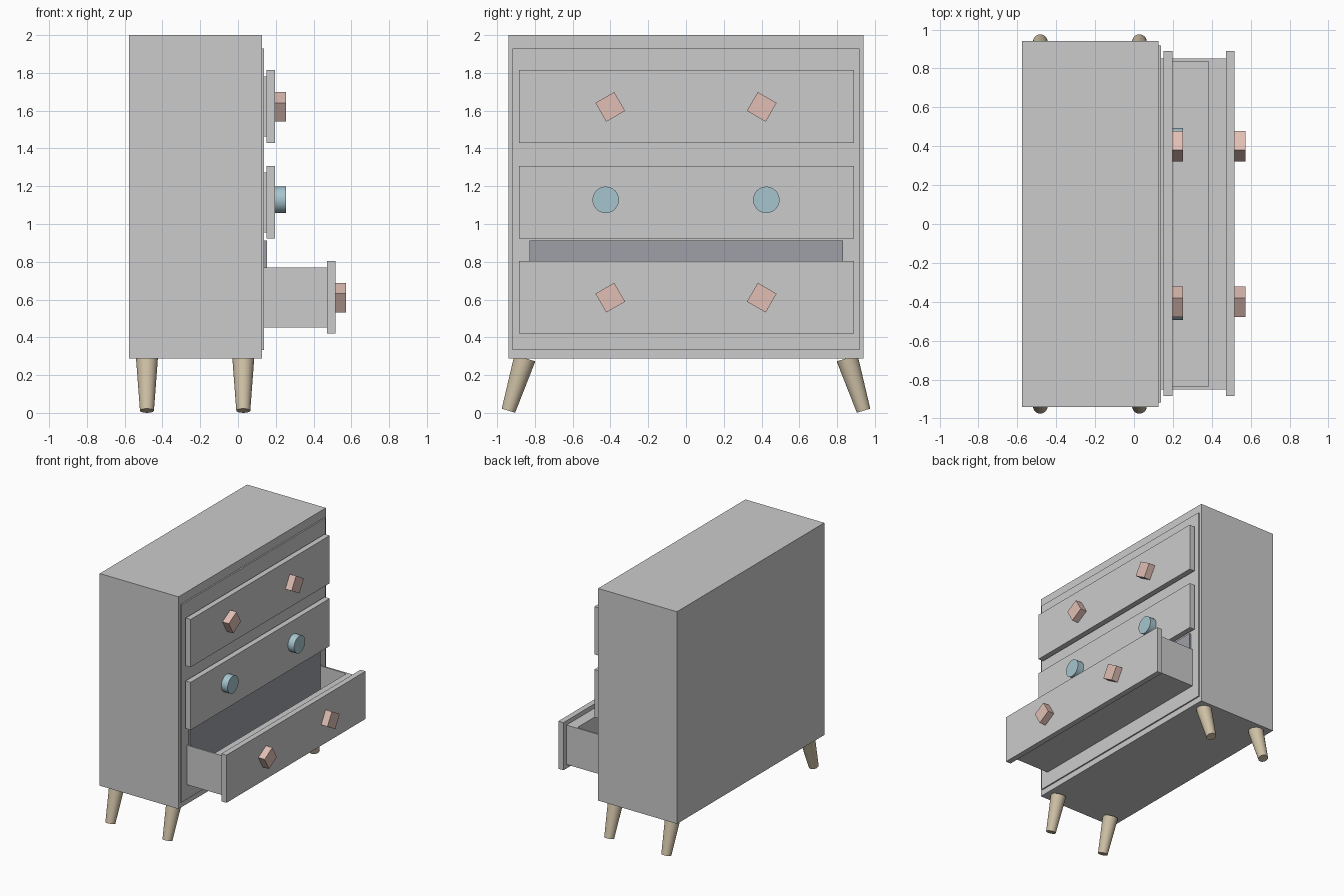
import bpy, bmesh
from math import radians
from mathutils import Vector

if "Cube" in bpy.data.objects:
    bpy.data.objects.remove(bpy.data.objects["Cube"])


def material(name, rgb):
    m = bpy.data.materials.new(name)
    m.diffuse_color = (*rgb, 1)
    m.use_nodes = True
    m.node_tree.nodes["Principled BSDF"].inputs["Base Color"].default_value = m.diffuse_color
    return m


wood = material("pale_wood", (0.62, 0.53, 0.38))
pink = material("pink_knob", (0.75, 0.52, 0.46))
blue = material("blue_knob", (0.38, 0.56, 0.62))
shadow = material("shadow_grey", (0.34, 0.35, 0.39))


def finish(name, bm, mat=None):
    me = bpy.data.meshes.new(name)
    bm.to_mesh(me)
    bm.free()
    ob = bpy.data.objects.new(name, me)
    bpy.context.collection.objects.link(ob)
    if mat:
        me.materials.append(mat)
    return ob


def cube(x0, x1, y0, y1, z0, z1):
    bm = bmesh.new()
    bmesh.ops.create_cube(bm, size=1)
    lo, hi = Vector((x0, y0, z0)), Vector((x1, y1, z1))
    for v in bm.verts:
        v.co = Vector([hi[i] if v.co[i] > 0 else lo[i] for i in range(3)])
    return bm


def box(name, x0, x1, y0, y1, z0, z1, mat=None):
    return finish(name, cube(x0, x1, y0, y1, z0, z1), mat)


def tray(name, x0, x1, half_y, z0, z1, side, end, floor):
    """Open-topped drawer box."""
    bm = cube(x0, x1, -half_y, half_y, z0, z1)
    bm.normal_update()
    top = max(bm.faces, key=lambda f: f.normal.z)
    bmesh.ops.inset_region(bm, faces=[top], thickness=side)
    mid = (x0 + x1) / 2
    for v in top.verts:
        v.co.x = x1 - end if v.co.x > mid else x0 + end
    inner = bmesh.ops.extrude_face_region(bm, geom=[top])["geom"]
    for v in [g for g in inner if isinstance(g, bmesh.types.BMVert)]:
        v.co.z = z0 + floor
    if top.is_valid:
        bm.faces.remove(top)
    bmesh.ops.recalc_face_normals(bm, faces=bm.faces)
    return finish(name, bm)


def cone(name, base, tip, r1, r2, mat, sides=32):
    base, tip = Vector(base), Vector(tip)
    d = tip - base
    bm = bmesh.new()
    bmesh.ops.create_cone(bm, cap_ends=True, segments=sides,
                          radius1=r1, radius2=r2, depth=d.length)
    ob = finish(name, bm, mat)
    ob.rotation_mode = 'QUATERNION'
    ob.rotation_quaternion = d.to_track_quat('Z', 'Y')
    ob.location = (base + tip) / 2
    bpy.ops.object.select_all(action='DESELECT')
    ob.select_set(True)
    bpy.context.view_layer.objects.active = ob
    bpy.ops.object.shade_smooth_by_angle(angle=radians(35))
    return ob


# Cabinet body, raised face plate and dark opening of the pulled-out drawer
box("cabinet_body", -0.577, 0.127, -0.94, 0.94, 0.287, 2.0)
box("face_plate", 0.10, 0.138, -0.918, 0.918, 0.334, 1.93)
box("drawer_opening", 0.12, 0.153, -0.828, 0.832, 0.46, 0.912, shadow)

# Drawers: (name, bottom of front, pull-out distance, square knobs)
for name, z, pull, square in (("top", 1.43, 0.0, True),
                              ("middle", 0.922, 0.0, False),
                              ("bottom", 0.42, 0.32, True)):
    tray(name + "_drawer_box", -0.35 + pull, 0.153 + pull, 0.85,
         z + 0.032, z + 0.35, 0.02, 0.09, 0.03)
    fx = 0.197 + pull
    box(name + "_drawer_front", 0.152 + pull, fx, -0.885, 0.889, z, z + 0.385)
    # Knobs, one on each side
    for s in (-1, 1):
        side = "left" if s < 0 else "right"
        if square:
            h = 0.0575
            k = box(f"{name}_{side}_square_knob", -0.01, 0.056, -h, h, -h, h, pink)
            k.location = (fx, s * 0.401, z + 0.19)
            k.rotation_euler.x = radians(-30 * s)
        else:
            cone(f"{name}_{side}_round_knob", (fx - 0.01, s * 0.425, z + 0.206),
                 (fx + 0.056, s * 0.425, z + 0.206), 0.07, 0.07, blue)

# Splayed tapered legs
for x, fb in ((-0.482, "back"), (0.028, "front")):
    for s in (-1, 1):
        cone(f"{fb}_{'left' if s < 0 else 'right'}_leg", (x, s * 0.940, 0.0115),
             (x, s * 0.853, 0.29), 0.037, 0.058, wood)
